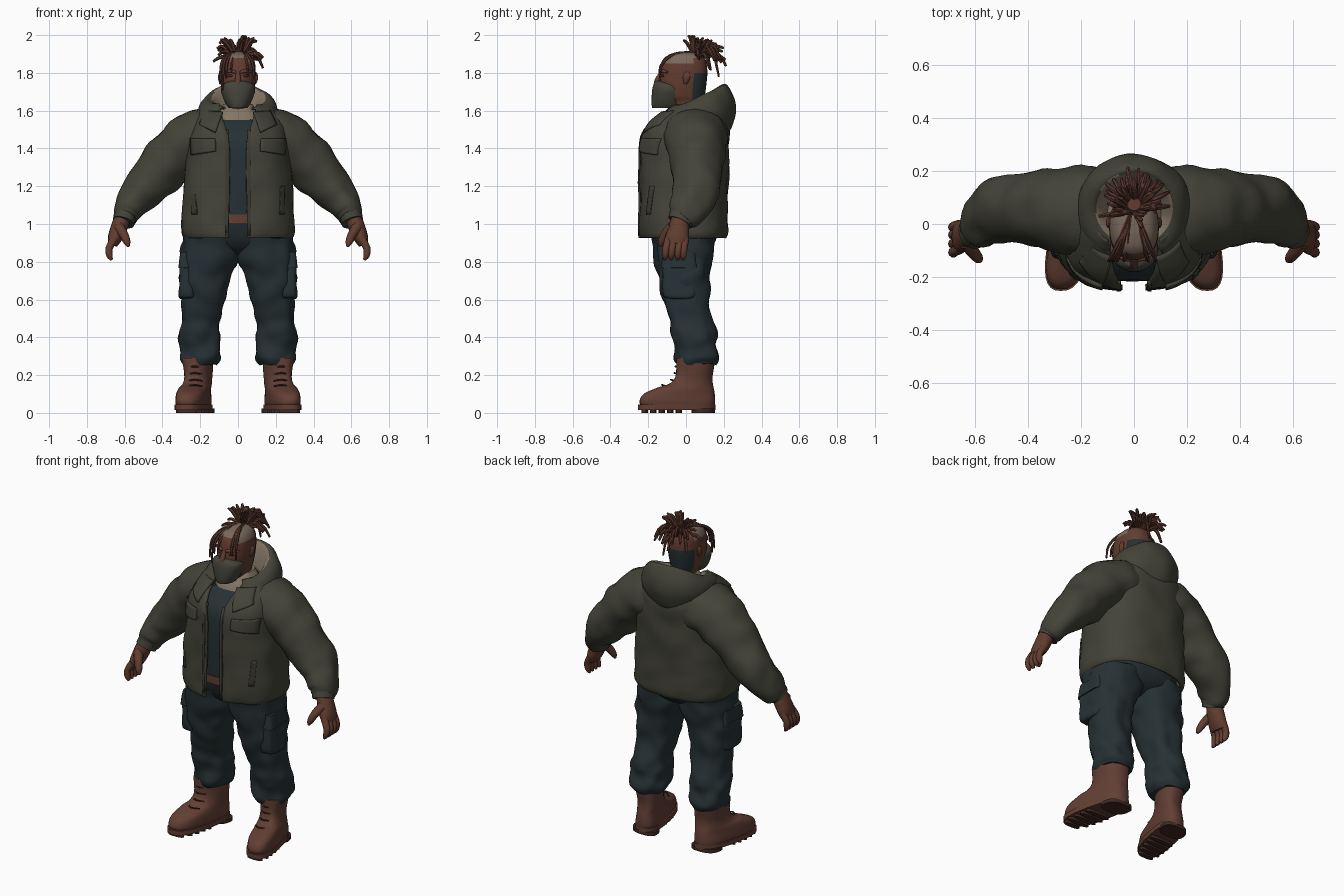
import bpy, bmesh, math, random
from mathutils import Vector, noise

random.seed(4)
if "Cube" in bpy.data.objects:
    bpy.data.objects.remove(bpy.data.objects["Cube"])


def material(name, *rgb):
    mat = bpy.data.materials.new(name)
    mat.use_nodes = True
    mat.diffuse_color = (*rgb, 1)
    mat.node_tree.nodes["Principled BSDF"].inputs["Base Color"].default_value = (*rgb, 1)
    return mat


OLIVE = material("olive cloth", .056, .056, .04)
TRIM = material("dark olive trim", .044, .044, .032)
MASK = material("mask cloth", .058, .057, .044)
TEAL = material("dark teal cloth", .0195, .031, .0345)
SKIN = material("brown skin", .122, .046, .029)
LEATHER = material("boot leather", .122, .049, .034)
SOLE = material("dark sole", .05, .022, .016)
LINING = material("beige lining", .23, .18, .13)
SCALP = material("pale scalp", .19, .14, .105)
HAIR = material("red brown hair", .1, .038, .026)


def spline(keys, steps):
    """Smooth curve through rows of numbers."""
    out, last = [], len(keys) - 1
    for i in range(last):
        four = [keys[max(0, min(last, i + j))] for j in (-1, 0, 1, 2)]
        for s in range(steps):
            t = s / steps
            out.append(tuple(.5 * (2*b + (c-a)*t + (2*a-5*b+4*c-d)*t*t + (3*b-3*c+d-a)*t**3)
                             for a, b, c, d in zip(*four)))
    return out + [tuple(keys[last])]


def ring(cx, rx, front, back, z, gap=0, n=2.6, sides=32):
    """Level rounded outline, left open at the front by the gap."""
    start = math.asin(min(.95, gap / rx) ** (n / 2)) if gap else 0
    points = []
    for i in range(sides + (1 if gap else 0)):
        a = start + (2 * math.pi - 2 * start) * i / sides
        sx, sy = (math.copysign(abs(f(a)) ** (2 / n), f(a)) for f in (math.sin, math.cos))
        points.append(Vector((cx + rx * sx, (front + back) / 2 - (back - front) / 2 * sy, z)))
    return points


def loft(keys, steps=4, **options):
    return [ring(*k, **options) for k in spline(keys, steps)]


def tube(keys, sides=10, steps=3):
    """Round sweep; each key is a point and one or two radii."""
    path = spline(keys, steps)
    pts = [Vector(k[:3]) for k in path]
    along = (pts[-1] - pts[0]).normalized()
    ref = Vector((0, 1, 0)) if abs(along.y) < .8 else Vector((1, 0, 0))
    rows = []
    for i, k in enumerate(path):
        t = (pts[min(i + 1, len(pts) - 1)] - pts[max(i - 1, 0)]).normalized()
        u = t.cross(ref).normalized()
        v = u.cross(t)
        angles = [2 * math.pi * j / sides for j in range(sides)]
        rows.append([pts[i] + u * k[3] * math.cos(a) + v * k[-1] * math.sin(a) for a in angles])
    return rows


def skin(name, sets, mats, closed=True, wrinkle=0, freq=9, mirror=False, thick=0, rule=None):
    """Mesh object from one or more stacks of point rows."""
    bm = bmesh.new()
    for rows in sets:
        grid = [[bm.verts.new(p) for p in row] for row in rows]
        count = len(grid[0])
        for low, high in zip(grid, grid[1:]):
            for j in range(count if closed else count - 1):
                k = (j + 1) % count
                bm.faces.new((low[j], low[k], high[k], high[j]))
        if closed:
            bm.faces.new(grid[0])
            bm.faces.new(grid[-1])
    bmesh.ops.recalc_face_normals(bm, faces=bm.faces)
    bm.normal_update()
    moves = [(v, v.normal * noise.noise(v.co * freq) * wrinkle) for v in bm.verts]
    for v, move in moves:
        v.co += move
    if rule:
        for f in bm.faces:
            f.material_index = rule(f.calc_center_median())
    mesh = bpy.data.meshes.new(name)
    bm.to_mesh(mesh)
    bm.free()
    for m in mats:
        mesh.materials.append(m)
    mesh.shade_smooth()
    mesh.set_sharp_from_angle(angle=math.radians(50))
    obj = bpy.data.objects.new(name, mesh)
    bpy.context.collection.objects.link(obj)
    if thick:
        solid = obj.modifiers.new("Thickness", "SOLIDIFY")
        solid.thickness, solid.offset = thick, 0
    if mirror:
        obj.modifiers.new("Mirror", "MIRROR")


# Trousers: hips, baggy legs, cargo pockets
skin("trouser_hips", [loft([(0, .04, -.03, .05, .83), (0, .16, -.12, .12, .86),
     (0, .25, -.17, .16, .92), (0, .26, -.2, .17, 1.01)])], [TEAL])
skin("trouser_legs", [loft([(.203, .088, -.045, .158, .255), (.203, .108, -.062, .175, .29),
     (.205, .106, -.058, .165, .35), (.205, .113, -.072, .16, .41), (.197, .107, -.085, .14, .48),
     (.187, .115, -.112, .122, .58), (.172, .13, -.14, .122, .7), (.152, .15, -.165, .14, .8),
     (.145, .15, -.182, .155, .93)], 5)], [TEAL], wrinkle=.02, freq=12, mirror=True)
skin("cargo_pockets", [loft([(.268, .034, -.11, .045, .61), (.27, .041, -.125, .055, .64),
     (.268, .038, -.12, .055, .8)], n=4.5),
     loft([(.268, .045, -.13, .06, .77), (.266, .04, -.12, .05, .85)], 2, n=4.5)],
     [TEAL], wrinkle=.012, freq=14, mirror=True)

# Boots: uppers, soles with lugs and heels, laces
splay = lambda rows: [[Vector((p.x - (p.y - .08) * .2, p.y, p.z)) for p in r] for r in rows]
skin("boot_uppers", [splay(loft([(.21, .078, -.235, .15, .03), (.21, .083, -.248, .15, .06),
     (.21, .08, -.225, .148, .1), (.21, .076, -.16, .146, .127), (.208, .072, -.092, .144, .15),
     (.206, .069, -.06, .143, .19), (.206, .073, -.052, .148, .25), (.206, .075, -.05, .15, .29)]))],
     [LEATHER], wrinkle=.008, mirror=True)
slab = lambda rx, front, back, low, high: splay([ring(.21, rx, front, back, z) for z in (low, high)])
skin("boot_soles", [slab(.086, -.253, .155, .016, .044)], [LEATHER], mirror=True)
skin("boot_lugs", [slab(rx, y, y + .033, 0, .02) for rx, y in
     ((.05, -.235), (.068, -.19), (.074, -.145), (.077, -.1), (.077, -.055))]
     + [slab(.082, .03, .153, 0, .022)], [SOLE], mirror=True)
skin("boot_laces", [tube([(.19, y + .022, z, .004), (.23, y - .002, z + .006, .005),
     (.265, y + .022, z, .004)], 6) for y, z in ((-.125, .142), (-.078, .17), (-.06, .205), (-.054, .24))],
     [SOLE], mirror=True)

# Shirt and belt
skin("shirt", [loft([(0, .24, -.208, .18, 1.03), (0, .24, -.216, .19, 1.25), (0, .23, -.21, .19, 1.43),
     (0, .18, -.155, .17, 1.515), (0, .11, -.09, .13, 1.565)])], [TEAL], wrinkle=.005)
skin("belt", [loft([(0, .25, -.212, .18, 1.0), (0, .25, -.213, .18, 1.05)], 1)], [LEATHER])

# Open jacket body
JACKET = spline([(0, .28, -.236, .2, .93, .05), (0, .293, -.242, .212, .965, .05),
                 (0, .287, -.241, .212, 1.1, .046), (0, .272, -.24, .218, 1.3, .043),
                 (0, .265, -.235, .22, 1.44, .047), (0, .24, -.195, .215, 1.525, .07),
                 (0, .195, -.115, .19, 1.59, .09), (0, .14, -.075, .15, 1.625, .095)], 5)
skin("jacket_body", [[ring(*k, sides=56) for k in JACKET]], [OLIVE], closed=False,
     wrinkle=.012, freq=9, thick=.016)


def front_y(x, z):
    """Depth of the jacket front."""
    for a, b in zip(JACKET, JACKET[1:]):
        if a[4] <= z <= b[4]:
            break
    t = max(0, min(1, (z - a[4]) / (b[4] - a[4])))
    rx, front, back = (a[i] + (b[i] - a[i]) * t for i in (1, 2, 3))
    q = min(.96, abs(x) / rx)
    return (front + back) / 2 - (back - front) / 2 * (1 - q ** 2.6) ** (1 / 2.6)


def patch(name, corners, mat, off=.014, thick=.012, cells=8):
    """Mirrored plate lying on the jacket front; corners are (x, z)."""
    a, b, c, d = (Vector(p) for p in corners)
    rows = []
    for i in range(cells + 1):
        low, high = a.lerp(d, i / cells), b.lerp(c, i / cells)
        points = [low.lerp(high, j / cells) for j in range(cells + 1)]
        rows.append([Vector((p.x, front_y(*p) - off, p.y)) for p in points])
    skin(name, [rows], [mat], closed=False, wrinkle=.006, thick=thick, mirror=True)


patch("chest_pocket_flaps", [(.118, 1.385), (.245, 1.365), (.248, 1.45), (.12, 1.45)], OLIVE, .013, .018)
patch("side_pocket_welts", [(.215, 1.05), (.24, 1.05), (.245, 1.2), (.225, 1.2)], TRIM, .012)
patch("zip_edges", [(.05, .94), (.066, .94), (.066, 1.5), (.05, 1.5)], TRIM, .008)
patch("collar_flaps", [(.12, 1.485), (.205, 1.525), (.17, 1.595), (.08, 1.59)], OLIVE, .015, .014)

# Sleeves, cuffs and hands
skin("sleeves", [tube([(.09, .05, 1.485, .12, .165), (.22, .05, 1.45, .153, .168), (.35, .055, 1.35, .142, .143),
     (.45, .055, 1.24, .125, .132), (.535, .04, 1.135, .1, .115), (.588, .0, 1.065, .076, .095),
     (.602, -.025, 1.03, .062, .072)], 24, 6)], [OLIVE], wrinkle=.018, freq=10, mirror=True)
skin("cuffs", [tube([(.592, -.01, 1.06, .062, .072), (.608, -.033, 1.01, .06, .066)], 20)],
     [OLIVE], wrinkle=.008, mirror=True)
fingers = [tube([(.656, y, .92, .021), (.682, y * 1.08 - .006, .872, .019),
                 (.68, y * 1.08 - .01, .833, .017), (.668, y * 1.08 - .012, .81, .007)])
           for y in (-.092, -.062, -.031, -.004)]
thumb = tube([(.632, -.07, .985, .03), (.605, -.11, .945, .024), (.588, -.13, .905, .019), (.58, -.138, .88, .007)])
palm = tube([(.608, -.03, 1.04, .043, .045), (.63, -.038, .98, .044, .055),
             (.652, -.047, .925, .038, .063), (.664, -.05, .89, .026, .057)], 16)
skin("hands", [palm, thumb] + fingers, [SKIN], mirror=True)

# Hood lying round the neck, lined inside
hood = []
for radius, at_front, at_back in spline([(.13, 1.51, 1.46), (.175, 1.54, 1.5), (.206, 1.57, 1.575), (.203, 1.59, 1.65),
                                         (.183, 1.605, 1.71), (.155, 1.61, 1.74), (.13, 1.6, 1.71),
                                         (.095, 1.56, 1.58)], 4):
    row = []
    for i in range(41):
        a = math.radians(150) * (i / 20 - 1)
        lift = ((1 + math.cos(a)) / 2) ** 1.35
        row.append(Vector((radius * math.sin(a), .06 + radius * .95 * math.cos(a),
                           at_front + (at_back - at_front) * lift)))
    hood.append(row)
inside = lambda c: int(math.hypot(c.x, (c.y - .06) / .95) < .146 and c.z > 1.555)
skin("hood", [hood], [OLIVE, LINING], closed=False, wrinkle=.01, thick=.012, rule=inside)
skin("neck_lining", [loft([(0, .125, -.115, .13, 1.54), (0, .115, -.095, .115, 1.58), (0, .075, -.05, .1, 1.635)])],
     [LINING])


# Head: pale shaved top, dark cropped back
def head_colour(c):
    if c.y > .04 and 1.65 < c.z < 1.8:
        return 2
    return int(c.z > 1.845 and -.11 < c.y < .045)


skin("head", [loft([(0, .07, -.05, .09, 1.56), (0, .065, -.085, .092, 1.635), (0, .08, -.135, .1, 1.68),
     (0, .091, -.14, .108, 1.74), (0, .094, -.137, .113, 1.8), (0, .088, -.124, .106, 1.86),
     (0, .064, -.09, .077, 1.897), (0, .02, -.035, .025, 1.912)], 5, n=2.3)],
     [SKIN, SCALP, TEAL], rule=head_colour)
skin("ears", [tube([(.088, -.005, 1.74, .005, .008), (.093, .0, 1.76, .011, .016),
     (.095, .005, 1.785, .011, .02), (.091, .006, 1.805, .004, .01)])], [SKIN], mirror=True)
skin("nose", [tube([(0, -.13, 1.8, .011), (0, -.15, 1.765, .015), (0, -.155, 1.74, .017)])], [SKIN])
skin("brows", [tube([(.012, -.134, 1.803, .008), (.045, -.127, 1.81, .01), (.076, -.098, 1.803, .006)])],
     [SKIN], mirror=True)
skin("eyes", [tube([(.024, -.132, 1.784, .004), (.042, -.127, 1.785, .007), (.058, -.116, 1.785, .004)])],
     [SOLE], mirror=True)

# Boxy face mask tapering to the chin
skin("face_mask", [loft([(0, .05, -.179, -.03, 1.615), (0, .064, -.182, -.02, 1.635), (0, .08, -.182, -.015, 1.67),
     (0, .091, -.179, -.01, 1.71), (0, .082, -.172, -.03, 1.738), (0, .04, -.163, -.06, 1.758)], 4, n=2.1)],
     [MASK])

# Tied-up locks fanning up and back from the crown
locks = []
for i in range(66):
    a = random.uniform(0, 2 * math.pi)
    aim = Vector((math.cos(a) * .5, math.sin(a) * .5 + .4, random.uniform(-.1, 1))).normalized()
    root = Vector((.02 * math.cos(a), .065 + .02 * math.sin(a), 1.885))
    reach = random.uniform(.085, .13)
    mid = root + aim * reach * .65 + Vector((0, 0, .015))
    tip = root + aim * reach - Vector((0, 0, max(0, aim.y) * random.uniform(0, .12)))
    mid.z, tip.z = min(mid.z, 1.985), min(tip.z, 1.996)
    locks.append(tube([(*root, .009), (*mid, .01), (*tip, .006)], 6))
skin("crown_locks", locks, [HAIR])
skin("hair_tie", [tube([(0, .055, 1.87, .034), (0, .068, 1.9, .036), (0, .075, 1.92, .026)], 14)], [HAIR])

# Loose locks hanging over and beside the face
hanging = []
for side, spread, end in ((1, .05, 1.79), (1, .078, 1.77), (-1, .035, 1.8), (-1, .06, 1.77), (-1, .075, 1.71),
                          (-1, .088, 1.74)):
    hanging.append(tube([(side * .015, .04, 1.91, .007), (side * spread * .65, -.065, 1.898, .008),
                         (side * spread, -.128, 1.845, .008), (side * spread * 1.08, -.14, end, .005)], 6, 4))
skin("hanging_locks", hanging, [HAIR])
